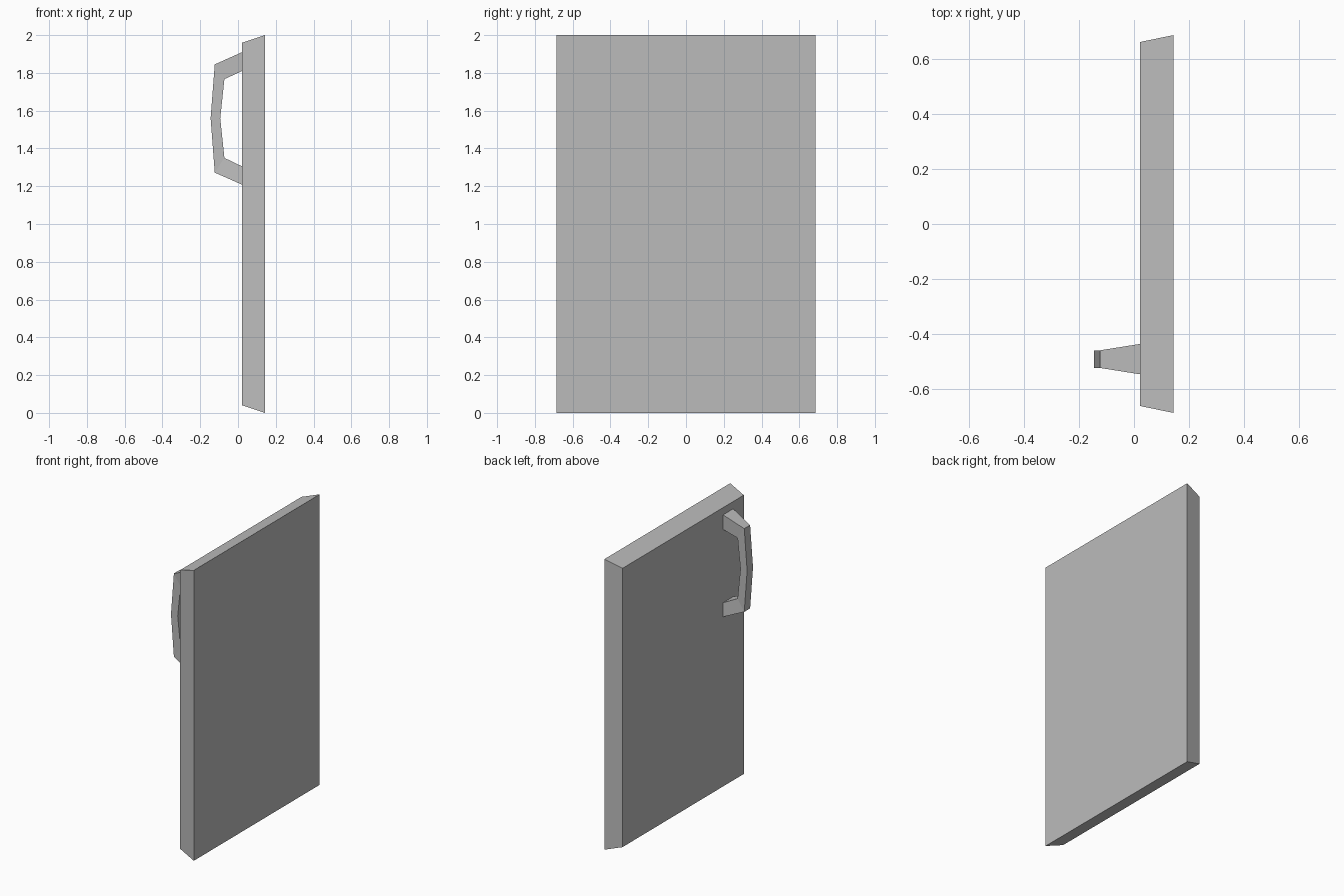
import bpy
import bmesh

cube = bpy.data.objects.get("Cube")
if cube:
    bpy.data.objects.remove(cube, do_unlink=True)

grey = bpy.data.materials.new("plain grey")
grey.use_nodes = True
colour = (0.5, 0.5, 0.5, 1)
grey.diffuse_color = colour
grey.node_tree.nodes["Principled BSDF"].inputs["Base Color"].default_value = colour


def loft(name, rings):
    """Skin four-cornered rings into a closed, flat-shaded solid."""
    bm = bmesh.new()
    loops = [[bm.verts.new(p) for p in ring] for ring in rings]
    for a, b in zip(loops, loops[1:]):
        for i in range(4):
            j = (i + 1) % 4
            bm.faces.new((a[i], a[j], b[j], b[i]))
    bm.faces.new(loops[0])
    bm.faces.new(loops[-1])
    bmesh.ops.recalc_face_normals(bm, faces=bm.faces)
    mesh = bpy.data.meshes.new(name)
    bm.to_mesh(mesh)
    bm.free()
    mesh.materials.append(grey)
    obj = bpy.data.objects.new(name, mesh)
    bpy.context.collection.objects.link(obj)
    return obj


# Door panel, with edges tapering toward the handle side
def panel_ring(x, half_width, bottom, top):
    return [(x, -half_width, bottom), (x, half_width, bottom),
            (x, half_width, top), (x, -half_width, top)]


loft("door_panel", [panel_ring(0.022, 0.66, 0.04, 1.96),
                    panel_ring(0.143, 0.685, 0, 2)])

# Bent pull handle: outer x, outer z, inner x, inner z, half width
handle_y = -0.49
sections = [
    (0.022, 1.91, 0.022, 1.81, 0.055),
    (-0.123, 1.845, -0.072, 1.767, 0.032),
    (-0.145, 1.56, -0.094, 1.56, 0.032),
    (-0.123, 1.272, -0.072, 1.35, 0.032),
    (0.022, 1.208, 0.022, 1.305, 0.055),
]
loft("pull_handle", [
    [(ox, handle_y - w, oz), (ox, handle_y + w, oz),
     (ix, handle_y + w, iz), (ix, handle_y - w, iz)]
    for ox, oz, ix, iz, w in sections])
